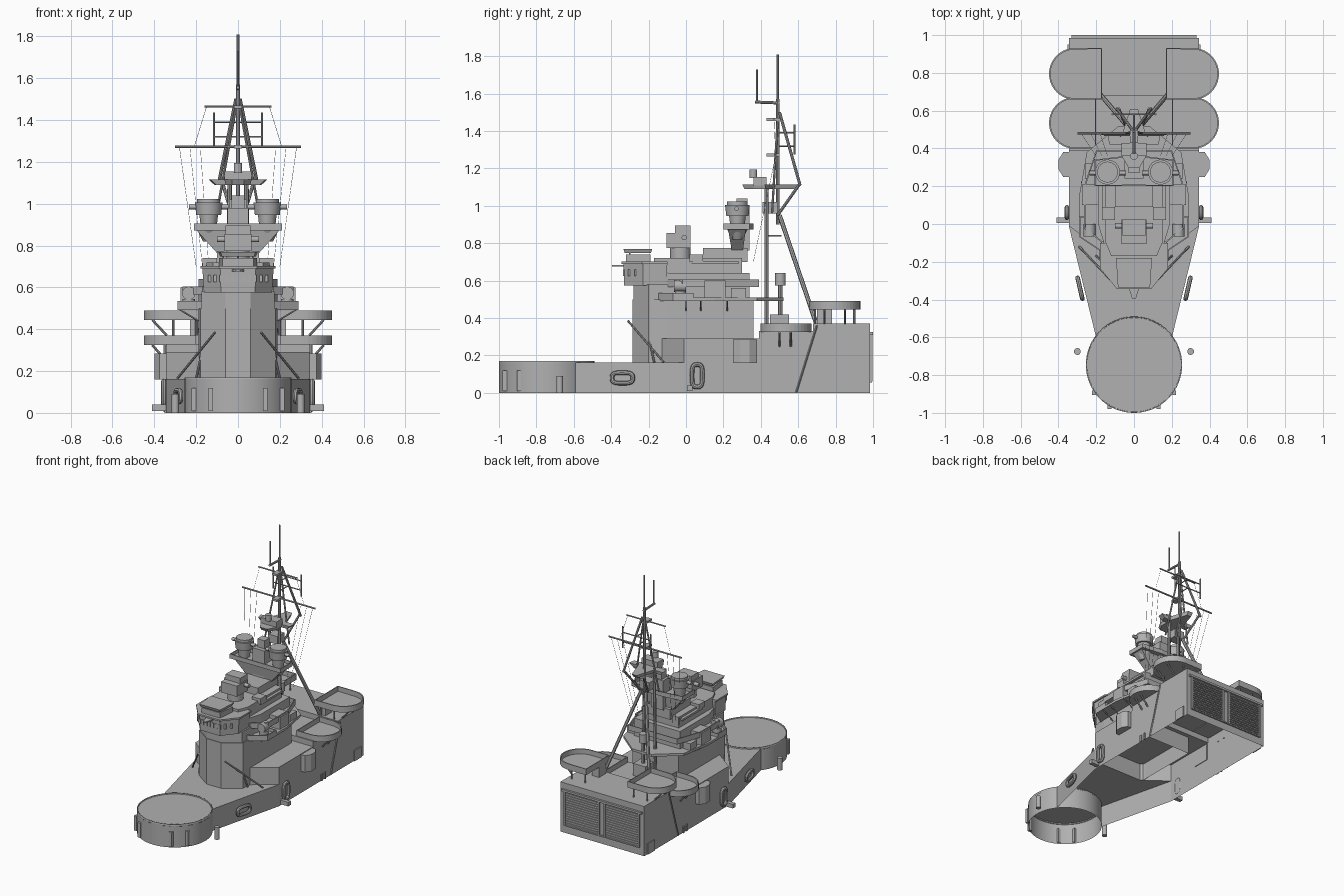
import bpy, bmesh, math
from mathutils import Vector

old = bpy.data.objects.get("Cube")
if old:
    bpy.data.objects.remove(old)

grey = bpy.data.materials.new("warship_grey")
grey.use_nodes = True
grey.diffuse_color = (0.44, 0.44, 0.44, 1)
grey.node_tree.nodes["Principled BSDF"].inputs["Base Color"].default_value = (0.44, 0.44, 0.44, 1)
SIDES = ((1, "left"), (-1, "right"))


def finish(name, bm, smooth=False):
    bmesh.ops.recalc_face_normals(bm, faces=bm.faces)
    me = bpy.data.meshes.new(name)
    bm.to_mesh(me)
    bm.free()
    me.materials.append(grey)
    ob = bpy.data.objects.new(name, me)
    bpy.context.scene.collection.objects.link(ob)
    if smooth:
        bpy.ops.object.select_all(action='DESELECT')
        ob.select_set(True)
        bpy.context.view_layer.objects.active = ob
        bpy.ops.object.shade_smooth_by_angle(angle=math.radians(35))
    return ob


def prism(name, pts, z0, z1, bottom=True, top=True, scale=1.0, smooth=False, skip=()):
    """Extruded outline; scale shrinks the lower outline, skip leaves out walls."""
    bm = bmesh.new()
    cx = sum(p[0] for p in pts) / len(pts)
    cy = sum(p[1] for p in pts) / len(pts)
    lo = [bm.verts.new((cx + (x - cx) * scale, cy + (y - cy) * scale, z0)) for x, y in pts]
    hi = [bm.verts.new((x, y, z1)) for x, y in pts]
    n = len(pts)
    for i in range(n):
        if i not in skip:
            j = (i + 1) % n
            bm.faces.new((lo[i], lo[j], hi[j], hi[i]))
    if top:
        bm.faces.new(hi)
    if bottom:
        bm.faces.new(lo[::-1])
    bmesh.ops.delete(bm, geom=[v for v in bm.verts if not v.link_faces], context='VERTS')
    return finish(name, bm, smooth)


def sym(half):
    """Mirror a half outline (x >= 0, front to back) into a full one."""
    return half + [(-x, y) for x, y in reversed(half) if x > 0]


def box(name, x0, x1, y0, y1, z0, z1):
    return prism(name, [(x0, y0), (x1, y0), (x1, y1), (x0, y1)], z0, z1)


def pair(name, x0, x1, y0, y1, z0, z1):
    for s, side in SIDES:
        box(f"{side}_{name}", s * x0, s * x1, y0, y1, z0, z1)


def circle(cx, cy, r, n=32, a0=0, a1=2 * math.pi):
    return [(cx + r * math.cos(a0 + (a1 - a0) * i / n), cy + r * math.sin(a0 + (a1 - a0) * i / n))
            for i in range(n)]


def disc(name, x, y, r, z0, z1, scale=1.0):
    return prism(name, circle(x, y, r), z0, z1, scale=scale, smooth=True)


def rod(name, p, q, r=0.006, n=8):
    p, q = Vector(p), Vector(q)
    bm = bmesh.new()
    bmesh.ops.create_cone(bm, cap_ends=True, segments=n, radius1=r, radius2=r, depth=(q - p).length)
    rot = Vector((0, 0, 1)).rotation_difference(q - p).to_matrix().to_4x4()
    rot.translation = (p + q) / 2
    bm.transform(rot)
    return finish(name, bm, n > 4)


def rods(name, p, q, r=0.006, n=8):
    for s, side in SIDES:
        rod(f"{side}_{name}", (s * p[0], p[1], p[2]), (s * q[0], q[1], q[2]), r, n)


def bulwark(name, pts, z0, z1, t=0.008):
    """Open-topped tub: floor plate plus a thin wall."""
    prism(name + "_floor", pts, z0, z0 + 0.008)
    ob = prism(name + "_wall", pts, z0, z1, bottom=False, top=False)
    mod = ob.modifiers.new("thickness", 'SOLIDIFY')
    mod.thickness = t


# Turret drum, open below
DRUM_Y, DRUM_R = -0.745, 0.255
prism("turret_drum", circle(0, DRUM_Y, DRUM_R, 64), 0, 0.163, bottom=False, smooth=True)
prism("drum_rim", circle(0, DRUM_Y, DRUM_R, 64), 0.155, 0.17, bottom=False, top=False,
      smooth=True).modifiers.new("thickness", 'SOLIDIFY').thickness = 0.006
for deg in (215, 240, 300, 325):
    a = math.radians(deg)
    x, y = (DRUM_R + 0.004) * math.cos(a), DRUM_Y + (DRUM_R + 0.004) * math.sin(a)
    box("drum_bracket", x - 0.011, x + 0.011, y - 0.011, y + 0.011, 0.01, 0.12)

# Hollow hull in steps, each open to the next inside
arc = circle(0, DRUM_Y, DRUM_R, 8, math.radians(88), math.radians(30))
prism("foredeck", sym(arc + [(0.345, -0.01), (0.17, -0.14)]), 0, 0.162, bottom=False,
      skip=[i for i in range(20) if i not in (7, 11)])
midship = sym([(0.17, -0.14), (0.345, -0.01), (0.345, 0.39)])
prism("midship_block", midship, 0, 0.29, bottom=False, skip=(0, 2, 4, 5))
prism("midship_front", midship, 0.162, 0.29, bottom=False, top=False, skip=(1, 2, 3))
for name, y0, y1, zlow, z1, skip in (("aft_lower_block", 0.39, 0.68, 0.29, 0.33, (1, 3)),
                                     ("aft_block", 0.68, 0.985, 0.33, 0.37, (3,))):
    pts = sym([(0.345, y0), (0.345, y1)])
    prism(name, pts, 0, z1, bottom=False, skip=skip)
    prism(name + "_step", pts, zlow, z1, bottom=False, top=False, skip=(0, 1, 2))
for s, side in SIDES:
    disc(f"{side}_deck_post", s * 0.3, -0.675, 0.018, 0.0, 0.09)
    prism(f"{side}_wing_sponson", [(s * x, y) for x, y in
          [(0.34, 0.25), (0.375, 0.25), (0.4, 0.29), (0.4, 0.34), (0.375, 0.38), (0.34, 0.38)]], 0.16, 0.285)
pair("bollard_arm", 0.345, 0.41, 0.005, 0.035, 0.01, 0.04)
pair("side_locker", 0.345, 0.352, 0.87, 0.95, 0, 0.08)
for y in (0.48, 0.52):
    pair("hull_fender", 0.345, 0.352, y, y + 0.015, 0, 0.05)
rods("hull_ladder", (0.35, 0.59, 0.005), (0.35, 0.7, 0.36), 0.005, 4)

# Life rafts on the hull sides
def raft(name, centre, along, half_len, half_h, r=0.012):
    bm = bmesh.new()
    rings, n, m = [], 24, 8
    c, along = Vector(centre), Vector(along).normalized()
    up = Vector((0, 0, 1))
    out = along.cross(up)
    for i in range(n):
        a = 2 * math.pi * i / n
        ca, sa = math.cos(a), math.sin(a)
        d = along * math.copysign(abs(ca) ** 0.6, ca) * half_len + up * math.copysign(abs(sa) ** 0.6, sa) * half_h
        e = (along * ca + up * sa).normalized()
        rings.append([bm.verts.new(c + d + e * r * math.cos(2 * math.pi * j / m) + out * r * math.sin(2 * math.pi * j / m))
                      for j in range(m)])
    for i in range(n):
        for j in range(m):
            A, B = rings[i], rings[(i + 1) % n]
            bm.faces.new((A[j], B[j], B[(j + 1) % m], A[(j + 1) % m]))
    finish(name, bm, True)

for s, side in SIDES:
    raft(f"{side}_forward_raft", (s * 0.286, -0.34, 0.08), (s * 0.225, 1, 0), 0.057, 0.028)
    raft(f"{side}_midship_raft", (s * 0.355, 0.06, 0.092), (0, 1, 0), 0.028, 0.06)

# Hangar doors in the aft face, with slats and frames
for s, side in SIDES:
    pair_x = sorted((s * 0.025, s * 0.305))
    for k in range(14):
        z = 0.07 + k * 0.017
        box(f"{side}_door_slat", *pair_x, 0.985, 0.992, z, z + 0.009)
    for x in pair_x:
        box(f"{side}_door_post", x - 0.006, x + 0.006, 0.985, 0.998, 0.06, 0.315)
box("door_lintel", -0.33, 0.33, 0.985, 1.0, 0.31, 0.325)
box("door_sill", -0.31, 0.31, 0.985, 0.995, 0.055, 0.064)

# Gun tubs: rounded outboard, square inboard
for s, side in SIDES:
    for tier, cy, z0, z1, xin in (("upper", 0.795, 0.445, 0.49, 0.17), ("lower", 0.535, 0.325, 0.37, 0.2)):
        pts = circle(0.313, cy, 0.137, 20, -math.pi / 2, math.pi / 2)
        pts += [(0.313, cy + 0.137), (xin, cy + 0.137), (xin, cy - 0.137)]
        bulwark(f"{side}_{tier}_tub", [(s * x, y) for x, y in pts], z0, z1)
    for x, y in ((0.2, 0.69), (0.2, 0.9), (0.31, 0.69), (0.31, 0.9)):
        rod(f"{side}_tub_post", (s * x, y, 0.37), (s * x, y, 0.45), 0.006)
    for y in (0.5, 0.56):
        rod(f"{side}_tub_strut", (s * 0.345, y, 0.25), (s * 0.41, y, 0.325), 0.006)
    for y in (0.74, 0.85):
        rod(f"{side}_upper_strut", (s * 0.34, y, 0.37), (s * 0.41, y, 0.445), 0.006)
pair("tub_cabin", 0.17, 0.23, 0.7, 0.78, 0.37, 0.45)

# Main tower and its platforms
prism("tower", sym([(0.06, -0.285), (0.18, -0.2), (0.19, -0.1), (0.19, 0.36)]), 0.162, 0.5, bottom=False)
prism("forward_tower", sym([(0.06, -0.28), (0.175, -0.2), (0.175, -0.02)]), 0.5, 0.58)
prism("platform", sym([(0.17, -0.15), (0.29, -0.07), (0.29, 0.15), (0.25, 0.38), (0.08, 0.52)]), 0.492, 0.51)
bulwark("platform_edge", sym([(0.17, -0.15), (0.29, -0.07), (0.29, 0.04), (0.18, 0.04)]), 0.505, 0.535)
bulwark("upper_platform", sym([(0.17, -0.1), (0.265, -0.02), (0.265, 0.2), (0.2, 0.39)]), 0.565, 0.605)
prism("mid_house", sym([(0.16, -0.1), (0.19, 0), (0.19, 0.34)]), 0.51, 0.64)
pair("side_house", 0.18, 0.275, 0.1, 0.21, 0.51, 0.6)
pair("signal_locker", 0.2, 0.26, 0.24, 0.32, 0.51, 0.56)
prism("upper_house", sym([(0.12, -0.17), (0.15, -0.1), (0.15, 0.3)]), 0.64, 0.72)
pair("chart_locker", 0.1, 0.17, 0.02, 0.09, 0.7, 0.74)
prism("after_house", sym([(0.1, 0.09), (0.1, 0.33)]), 0.7, 0.775)
prism("upper_bulwark", sym([(0.14, 0.0), (0.17, 0.05), (0.17, 0.28)]), 0.69, 0.705)
for y in (0.0, 0.08, 0.22):
    rods("platform_bracket", (0.19, y, 0.44), (0.28, y, 0.495), 0.004)

# Bridge with window row and overhanging roof
prism("bridge", sym([(0.085, -0.335), (0.17, -0.23), (0.17, -0.1)]), 0.575, 0.69, scale=0.96)
prism("bridge_roof", sym([(0.09, -0.345), (0.18, -0.235), (0.18, -0.1)]), 0.69, 0.702)
prism("bridge_brow", sym([(0.01, -0.395), (0.03, -0.33)]), 0.675, 0.685)
for k in range(11):
    x = (k - 5) * 0.027
    y = -0.335 + max(0, abs(x) - 0.085) * 1.235
    box("bridge_window_frame", x - 0.008, x + 0.008, y - 0.003, y + 0.006, 0.625, 0.66)
prism("compass_house", sym([(0.075, -0.32), (0.09, -0.19)]), 0.7, 0.74)
prism("compass_roof", sym([(0.085, -0.335), (0.095, -0.18)]), 0.748, 0.77, scale=0.9)
for x in (-0.07, 0, 0.07):
    rod("roof_post", (x, -0.3, 0.73), (x, -0.3, 0.755), 0.004)

# Forward gun director with a stepped hood
disc("director_base", 0, -0.03, 0.055, 0.71, 0.785)
box("director_hood", -0.065, 0.065, -0.105, 0.025, 0.775, 0.855)
prism("director_top", sym([(0.06, -0.06), (0.06, 0.025)]), 0.855, 0.895)
rod("rangefinder", (-0.1, -0.01, 0.83), (0.1, -0.01, 0.83), 0.014, 12)

# Searchlights on the platform wings
for s, side in SIDES:
    disc(f"{side}_searchlight_base", s * 0.235, -0.03, 0.03, 0.51, 0.545)
    rod(f"{side}_searchlight", (s * 0.235, -0.065, 0.572), (s * 0.235, 0.0, 0.572), 0.032, 20)

# Flared wing platform with twin high-angle directors
bm = bmesh.new()
lo = [bm.verts.new((x, y, 0.73)) for x in (-0.07, 0.07) for y in (0.25, 0.3)]
hi = [bm.verts.new((x, y, 0.875)) for x in (-0.2, 0.2) for y in (0.225, 0.32)]
for i, j in ((0, 1), (1, 3), (3, 2), (2, 0)):
    bm.faces.new((lo[i], lo[j], hi[j], hi[i]))
finish("wing_support", bm)
bulwark("wing_platform", sym([(0.05, 0.2), (0.21, 0.2), (0.21, 0.34), (0.05, 0.36)]), 0.873, 0.905)
for s, side in SIDES:
    x = s * 0.14
    disc(f"{side}_platform_bowl", x, 0.275, 0.055, 0.82, 0.875, 0.5)
    disc(f"{side}_high_director_foot", x, 0.275, 0.045, 0.87, 0.95, 0.8)
    disc(f"{side}_high_director", x, 0.275, 0.066, 0.945, 1.005, 0.9)
    disc(f"{side}_high_director_cap", x, 0.275, 0.055, 1.005, 1.022)
    rod(f"{side}_high_rangefinder", (x - 0.095, 0.27, 0.985), (x + 0.095, 0.27, 0.985), 0.012, 12)
box("lookout_tower", -0.05, 0.05, 0.24, 0.34, 0.76, 0.98)
box("lookout_top", -0.03, 0.03, 0.27, 0.33, 0.98, 1.04)

# Mast house, top platform and tripod legs
prism("mast_top_wings", sym([(0.13, 0.42), (0.14, 0.47)]), 1.09, 1.115, scale=0.8)
prism("mast_top_spine", sym([(0.03, 0.3), (0.065, 0.36), (0.065, 0.47), (0.02, 0.61)]), 1.09, 1.115, scale=0.9)
box("mast_cabin", -0.065, 0.065, 0.36, 0.43, 1.11, 1.155)
disc("mast_lamp", 0, 0.36, 0.02, 1.15, 1.195)
box("mast_block", -0.04, 0.04, 0.41, 0.49, 0.96, 1.02)
rods("forward_leg", (0.05, 0.43, 0.33), (0.04, 0.43, 1.1), 0.011)
rods("after_leg", (0.19, 0.7, 0.36), (0.02, 0.5, 0.95), 0.012)
rods("mast_knee", (0.03, 0.49, 0.95), (0.08, 0.61, 1.12), 0.008)
rods("upper_leg", (0.09, 0.61, 1.11), (0.01, 0.5, 1.5), 0.008)
rods("side_leg", (0.1, 0.46, 0.96), (0.01, 0.49, 1.46), 0.006)
rod("mast_pole", (0, 0.49, 0.9), (0, 0.49, 1.57), 0.01)
rod("mast_topmast", (0, 0.49, 1.55), (0, 0.49, 1.81), 0.006)
rod("leg_brace", (0, 0.43, 0.84), (0, 0.51, 0.84), 0.005)
rod("aerial_arm", (0, 0.37, 1.555), (0, 0.5, 1.55), 0.008)
rod("aerial", (0, 0.38, 1.55), (0, 0.38, 1.73), 0.005)

# Yards, aerial frames and rigging
rod("lower_yard", (-0.3, 0.48, 1.272), (0.3, 0.48, 1.272), 0.006)
rod("upper_yard", (-0.16, 0.47, 1.465), (0.16, 0.47, 1.465), 0.005)
for z in (1.265, 1.455):
    box("crosstree", -0.02, 0.02, 0.43, 0.5, z, z + 0.015)
rods("frame_post", (0.115, 0.58, 1.275), (0.115, 0.58, 1.435), 0.005)
for z in (1.32, 1.39):
    rod("frame_bar", (-0.115, 0.58, z), (0.115, 0.58, z), 0.004)
    rod("frame_stay", (0, 0.49, z), (0, 0.58, z), 0.004)
for x0, x1 in ((0.28, 0.2), (0.23, 0.17), (0.18, 0.14)):
    rods("halyard", (x0, 0.48, 1.27), (x1, 0.36, 0.7), 0.001, 4)
rods("yard_stay", (0.15, 0.47, 1.465), (0.21, 0.48, 1.27), 0.001, 4)

# Boat booms, braces and after lantern
rods("boom", (0.29, -0.12, 0.165), (0.11, -0.31, 0.385), 0.006)
rods("boom_brace", (0.2, -0.17, 0.165), (0.17, -0.2, 0.3), 0.006)
box("lantern_base", -0.05, 0.05, 0.45, 0.55, 0.33, 0.42)
rod("lantern_post", (0, 0.505, 0.4), (0, 0.505, 0.58), 0.012)
disc("lantern", 0, 0.505, 0.028, 0.575, 0.64)
